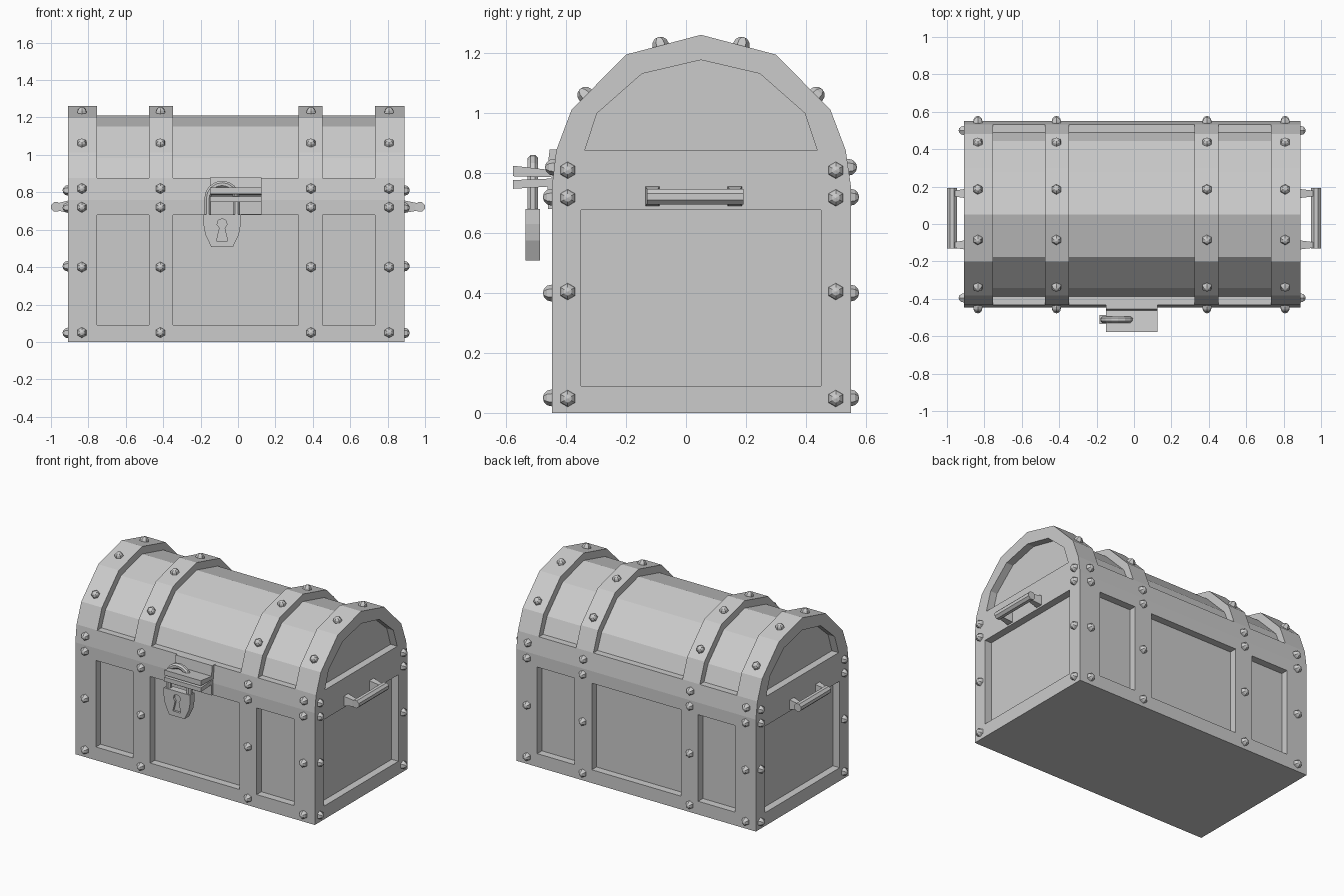
import bpy, bmesh, math
from mathutils import Vector, Matrix

if "Cube" in bpy.data.objects:
    bpy.data.objects.remove(bpy.data.objects["Cube"])

CX, CY = -0.01, 0.05          # chest centre
X0, X1, Y0, Y1 = -0.91, 0.89, -0.447, 0.55
DEPTH = 0.05                  # panel recess


def finish(bm, name):
    bmesh.ops.recalc_face_normals(bm, faces=bm.faces)
    me = bpy.data.meshes.new(name)
    bm.to_mesh(me)
    bm.free()
    ob = bpy.data.objects.new(name, me)
    bpy.context.collection.objects.link(ob)
    return ob


def prism(bm, pts, axis, a, b):
    """Extrude a 2D outline: axis 'x' uses (y, z), axis 'y' uses (x, z)."""
    def put(p, d):
        return (d, p[0], p[1]) if axis == 'x' else (p[0], d, p[1])
    va = [bm.verts.new(put(p, a)) for p in pts]
    vb = [bm.verts.new(put(p, b)) for p in pts]
    bm.faces.new(va)
    bm.faces.new(vb[::-1])
    n = len(pts)
    for i in range(n):
        bm.faces.new((va[i], vb[i], vb[(i + 1) % n], va[(i + 1) % n]))


def rect(a0, a1, b0, b1):
    return [(a0, b0), (a1, b0), (a1, b1), (a0, b1)]


def cut(ob, cutter):
    mod = ob.modifiers.new("cut", 'BOOLEAN')
    mod.operation = 'DIFFERENCE'
    mod.solver = 'EXACT'
    mod.object = cutter
    bpy.context.view_layer.objects.active = ob
    bpy.ops.object.modifier_apply(modifier=mod.name)
    bpy.data.objects.remove(cutter)


def tube(bm, path, r, side, sides=8):
    """Round bar along a path lying in a plane with normal 'side'."""
    path = [Vector(p) for p in path]
    side = Vector(side)
    rings = []
    for i, p in enumerate(path):
        t = (path[min(i + 1, len(path) - 1)] - path[max(i - 1, 0)]).normalized()
        u = t.cross(side)
        angles = [2 * math.pi * (k + 0.5) / sides for k in range(sides)]
        rings.append([bm.verts.new(p + r * (math.cos(a) * u + math.sin(a) * side)) for a in angles])
    for A, B in zip(rings, rings[1:]):
        for k in range(sides):
            j = (k + 1) % sides
            bm.faces.new((A[k], A[j], B[j], B[k]))
    bm.faces.new(rings[0])
    bm.faces.new(rings[-1][::-1])


# chest body and domed lid: one outline run along x
half = [(0.43 + 0.07, 0.76), (0.483, 0.877), (0.432, 1.012), (0.25, 1.196)]
dome = [(CY - w, z) for w, z in half] + [(CY, 1.262)] + [(CY + w, z) for w, z in half[::-1]]
bm = bmesh.new()
prism(bm, [(Y0, 0)] + [(max(y, Y0), z) for y, z in dome] + [(Y1, 0)], 'x', X0, X1)
chest = finish(bm, "chest_body")

# recessed panels between the bands
bm = bmesh.new()
inner = [(CY + (y - CY) * 0.91, 0.7 + (z - 0.7) * 0.91) for y, z in dome[2:-2]]
lid_cut = [(-0.7, 0.877), (-0.388, 0.877)] + inner + [(0.488, 0.877), (0.8, 0.877), (0.8, 1.5), (-0.7, 1.5)]
for a, b in ((-0.755, -0.477), (-0.347, 0.323), (0.453, 0.733)):
    prism(bm, rect(a, b, 0.09, 0.678), 'y', Y0 - 0.1, Y0 + DEPTH)
    prism(bm, rect(a, b, 0.09, 0.678), 'y', Y1 - DEPTH, Y1 + 0.1)
    prism(bm, lid_cut, 'x', a, b)
arch = [(0.388, 0.876), (0.347, 1.0), (0.197, 1.132)]
arch = [(CY - w, z) for w, z in arch] + [(CY, 1.178)] + [(CY + w, z) for w, z in arch[::-1]]
for a, b in ((X0 - 0.1, X0 + DEPTH), (X1 - DEPTH, X1 + 0.1)):
    prism(bm, rect(-0.35, 0.45, 0.09, 0.678), 'x', a, b)
    prism(bm, arch, 'x', a, b)
cut(chest, finish(bm, "panel_cutter"))

# six-sided rivets
bm = bmesh.new()


def rivet(p, n):
    m = Matrix.Translation(p) @ Vector(n).to_track_quat('Z', 'Y').to_matrix().to_4x4()
    bmesh.ops.create_uvsphere(bm, u_segments=6, v_segments=6, radius=0.028, matrix=m)


for x in (-0.835, -0.415, 0.39, 0.808):
    for s in (-1, 1):
        for z in (0.05, 0.4, 0.72, 0.82):
            rivet((x, CY + s * (0.5 if z < 0.8 else 0.493), z), (0, s, 0))
        rivet((x, CY + s * 0.385, 1.061), (0, s * 0.18, 0.18))
        rivet((x, CY + s * 0.135, 1.228), (0, s * 0.066, 0.25))
for x, s in ((X0, -1), (X1, 1)):
    for y in (-0.395, 0.5):
        for z in (0.048, 0.405, 0.718, 0.81):
            rivet((x, y, z), (s, 0, 0))
finish(bm, "rivets")

# carrying handles: bar on two tapered posts
for name, s, wall in (("left_handle", -1, X0), ("right_handle", 1, X1)):
    bm = bmesh.new()
    tube(bm, [(s * 0.973, -0.13, 0.722), (s * 0.973, 0.192, 0.722)], 0.028, (0, 0, 1))
    for y in (-0.112, 0.163):
        wide, thin = 0.025, 0.014
        ends = []
        for x, w, h, z in ((wall - s * 0.01, wide, 0.035, 0.723), (s * 0.97, thin, 0.018, 0.722)):
            ends.append([bm.verts.new((x, y + i * w, z + j * h))
                         for i, j in ((-1, -1), (1, -1), (1, 1), (-1, 1))])
        A, B = ends
        bm.faces.new(A)
        bm.faces.new(B[::-1])
        for k in range(4):
            j = (k + 1) % 4
            bm.faces.new((A[k], A[j], B[j], B[k]))
    finish(bm, name)

# hasp: two angled brackets, one on the lid, one on the base
for name, pts in (
        ("upper_hasp", [(-0.42, 0.88), (-0.455, 0.88), (-0.463, 0.812), (-0.578, 0.825), (-0.578, 0.79), (-0.43, 0.786)]),
        ("lower_hasp", [(-0.43, 0.68), (-0.46, 0.68), (-0.463, 0.755), (-0.578, 0.748), (-0.578, 0.777), (-0.43, 0.783)])):
    bm = bmesh.new()
    prism(bm, pts, 'x', -0.15, 0.125)
    finish(bm, name)

# padlock body with keyhole
LX, LY = -0.085, -0.511
bm = bmesh.new()
shield = [(0.058, 0.508), (0.09, 0.575), (0.1, 0.63), (0.1, 0.68)]
prism(bm, [(LX - w, z) for w, z in shield] + [(LX + w, z) for w, z in shield[::-1]], 'y', LY - 0.024, LY + 0.024)
lock = finish(bm, "padlock_body")
bm = bmesh.new()
hole = [(LX - 0.03, 0.54), (LX + 0.03, 0.54)]
hole += [(LX + 0.027 * math.cos(math.radians(a)), 0.632 + 0.027 * math.sin(math.radians(a)))
         for a in range(-60, 241, 50)]
prism(bm, hole, 'y', LY - 0.1, LY - 0.01)
cut(lock, finish(bm, "keyhole_cutter"))

# padlock shackle
bm = bmesh.new()
path = [(LX - 0.077, LY, 0.66)]
path += [(LX - 0.077 * math.cos(math.pi * i / 8), LY, 0.767 + 0.077 * math.sin(math.pi * i / 8)) for i in range(9)]
path += [(LX + 0.077, LY, 0.66)]
tube(bm, path, 0.019, (0, 1, 0))
finish(bm, "padlock_shackle")
